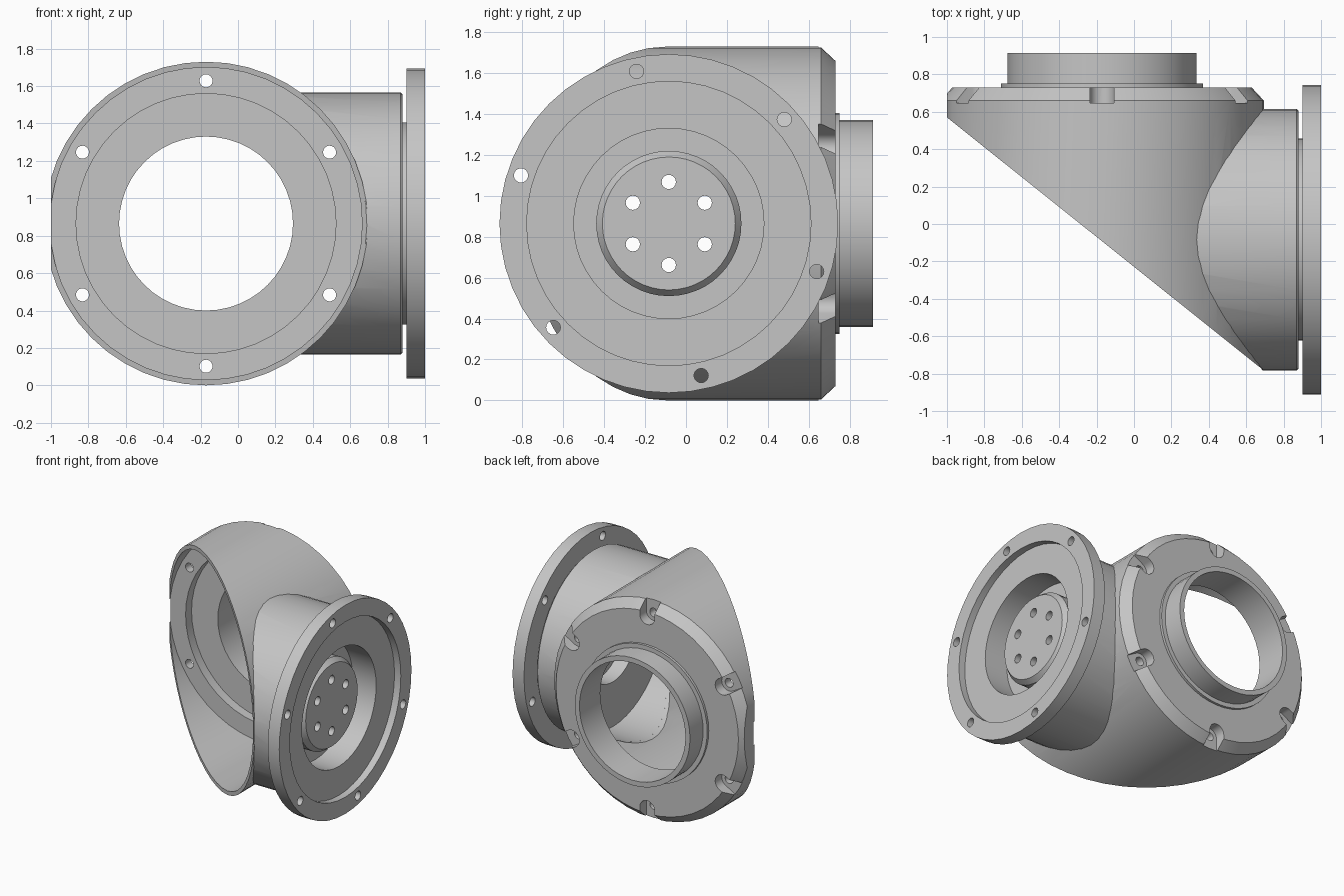
import bpy, bmesh, math
from mathutils import Matrix, Vector

if "Cube" in bpy.data.objects:
    bpy.data.objects.remove(bpy.data.objects["Cube"])

CX, CY, CZ = -0.171, -0.084, 0.865      # body axis x, side axis y, shared height
TAU = math.tau

grey = bpy.data.materials.new("grey_metal")
grey.diffuse_color = (0.56, 0.56, 0.56, 1)
grey.use_nodes = True
grey.node_tree.nodes["Principled BSDF"].inputs["Base Color"].default_value = grey.diffuse_color

ALONG_Y = Matrix.Translation((CX, 0, CZ)) @ Matrix.Rotation(-math.pi / 2, 4, 'X')
ALONG_X = Matrix.Translation((0, CY, CZ)) @ Matrix.Rotation(math.pi / 2, 4, 'Y')


def finish(name, bm, matrix):
    bmesh.ops.recalc_face_normals(bm, faces=bm.faces)
    bm.transform(matrix)
    mesh = bpy.data.meshes.new(name)
    bm.to_mesh(mesh)
    bm.free()
    obj = bpy.data.objects.new(name, mesh)
    obj.data.materials.append(grey)
    bpy.context.collection.objects.link(obj)
    return obj


def lathe(name, profile, matrix, seg=48):
    """Revolve a closed (radius, height) profile about an axis."""
    bm = bmesh.new()
    rings = []
    for r, h in profile:
        if r == 0:
            rings.append([bm.verts.new((0, 0, h))] * seg)
        else:
            rings.append([bm.verts.new((r * math.cos(TAU * i / seg), r * math.sin(TAU * i / seg), h))
                          for i in range(seg)])
    for a, b in zip(rings, rings[1:] + rings[:1]):
        for i in range(seg):
            j = (i + 1) % seg
            corners = list(dict.fromkeys((a[i], a[j], b[j], b[i])))
            if len(corners) > 2:
                bm.faces.new(corners)
    return finish(name, bm, matrix)


def prism(outline, h0, h1, matrix):
    """Extrude a flat outline between two heights."""
    bm = bmesh.new()
    low = [bm.verts.new((x, y, h0)) for x, y in outline]
    high = [bm.verts.new((x, y, h1)) for x, y in outline]
    bm.faces.new(low)
    bm.faces.new(high)
    for i in range(len(low)):
        j = (i + 1) % len(low)
        bm.faces.new((low[i], low[j], high[j], high[i]))
    return finish("cutter", bm, matrix)


def rod(r, h0, h1, matrix, seg=48):
    turn = 0.013                         # keeps seams off the target's own edges
    return prism([(r * math.cos(TAU * i / seg + turn), r * math.sin(TAU * i / seg + turn))
                  for i in range(seg)], h0, h1, matrix)


def box(matrix, x, y, z):
    return prism([(-x / 2, -y / 2), (x / 2, -y / 2), (x / 2, y / 2), (-x / 2, y / 2)],
                 -z / 2, z / 2, matrix)


def cut(obj, cutter):
    cutter.hide_render = True
    mod = obj.modifiers.new("cut", 'BOOLEAN')
    mod.operation, mod.solver, mod.object = 'DIFFERENCE', 'EXACT', cutter
    bpy.context.view_layer.objects.active = obj
    bpy.ops.object.modifier_apply(modifier=mod.name)
    bpy.data.objects.remove(cutter)


# Hollow main body with chamfered back wall, recess and back collar
body = lathe("main_body", [
    (0.865, -0.95), (0.865, 0.66), (0.80, 0.73), (0.54, 0.73), (0.54, 0.75), (0.505, 0.75),
    (0.505, 0.915), (0.465, 0.915), (0.465, 0.655), (0.695, 0.655), (0.695, 0.58),
    (0.835, 0.58), (0.835, -0.95)], ALONG_Y)

# Bolt holes and open-sided, round-ended bolt pockets round the back wall
u_shape = [(0.065 * math.cos(t), 0.065 * math.sin(t))
           for t in (math.pi / 2 + math.pi * i / 12 for i in range(13))]
u_shape += [(0.2, -0.065), (0.2, 0.065)]
for k in range(6):
    turn = ALONG_Y @ Matrix.Rotation(math.pi / 2 + k * TAU / 6, 4, 'Z')
    at = turn @ Matrix.Translation((0.763, 0, 0))
    cut(body, prism(u_shape, 0.648, 0.85, at))
    cut(body, rod(0.035, 0.5, 0.7, at, 16))

# Slanted front opening
a, b = Vector((-1.0, 0.57, CZ)), Vector((0.69, -0.78, CZ))
d = (b - a).normalized()
n = Vector((d.y, -d.x, 0))
cut(body, box(Matrix.Translation((a + b) / 2 + n * 1.0)
              @ Matrix.Rotation(math.atan2(d.y, d.x), 4, 'Z'), 5, 2, 3))
# Flat on the left edge
cut(body, box(Matrix.Translation((-1.5, 0, CZ)), 1, 4, 3))
# Bore into the side branch
cut(body, rod(0.655, 0.2, 1.2, ALONG_X))

# Side branch: tube, neck, recessed flange, deep well and hollow-backed hub
branch = lathe("side_branch", [
    (0.70, 0.1), (0.70, 0.87), (0.69, 0.88), (0.54, 0.88), (0.54, 0.90), (0.828, 0.90),
    (0.828, 1.0), (0.695, 1.0), (0.695, 0.945), (0.465, 0.945), (0.465, 0.74),
    (0.355, 0.74), (0.355, 0.84), (0.325, 0.88), (0, 0.88), (0, 0.82), (0.30, 0.82),
    (0.30, 0.70), (0.655, 0.70), (0.655, 0.1)], ALONG_X)
cut(branch, rod(0.86, -1.5, 1.5, ALONG_Y))

# Flange bolt holes and hub bolt holes
for k in range(6):
    t = math.radians(42 + 60 * k)
    at = Matrix.Translation((0, 0.76 * math.cos(t), 0.76 * math.sin(t))) @ ALONG_X
    cut(branch, rod(0.035, 0.892, 1.1, at, 16))
    t = math.radians(90 + 60 * k)
    at = Matrix.Translation((0, 0.203 * math.cos(t), 0.203 * math.sin(t))) @ ALONG_X
    cut(branch, rod(0.035, 0.75, 1.1, at, 16))

# Smooth curved walls, keep edges crisp
for obj in (body, branch):
    bpy.ops.object.select_all(action='DESELECT')
    obj.select_set(True)
    bpy.context.view_layer.objects.active = obj
    bpy.ops.object.shade_smooth_by_angle(angle=math.radians(25))
